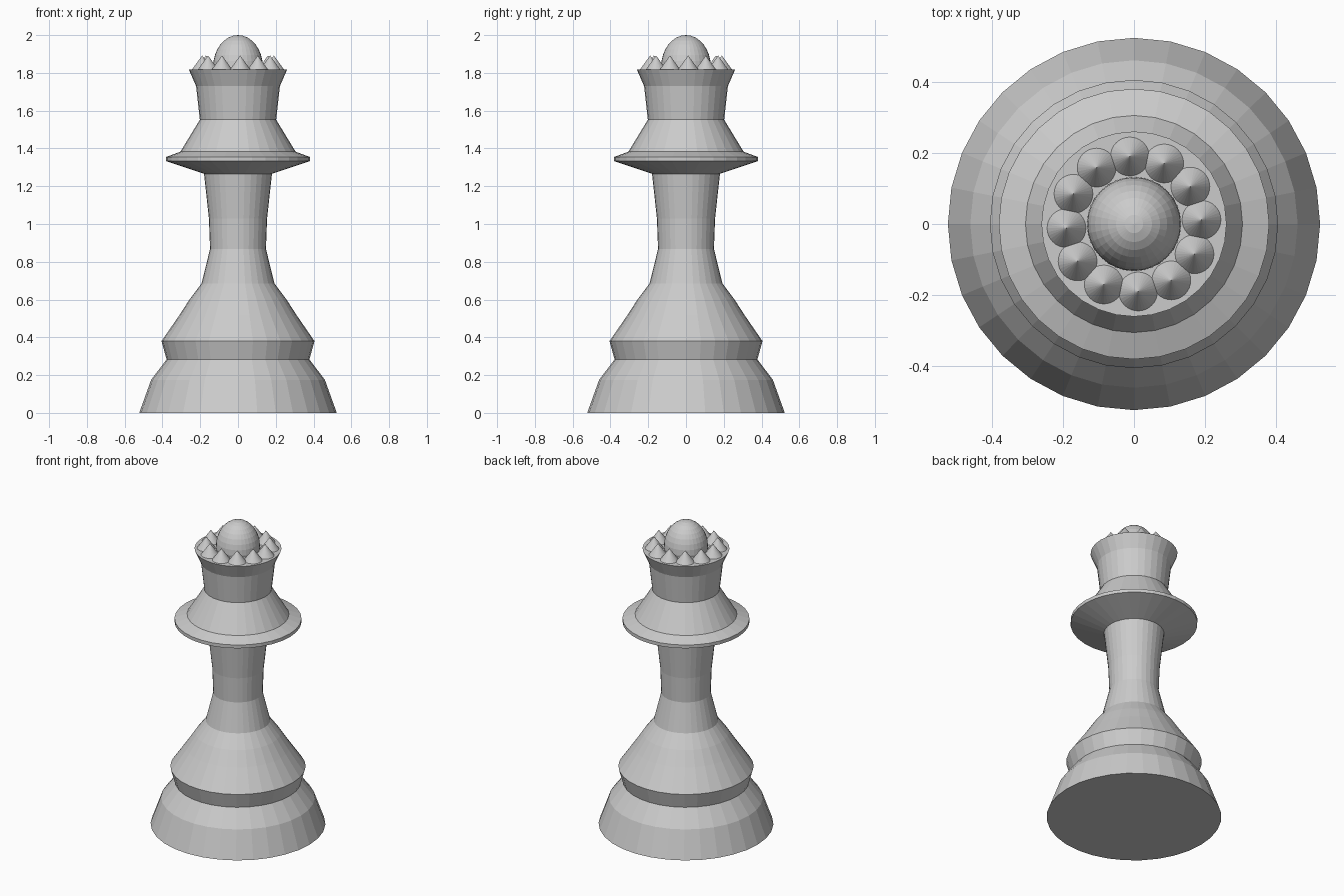
import bpy, bmesh
from math import pi, sin, cos, radians
from mathutils import Matrix, Vector

cube = bpy.data.objects.get("Cube")
if cube:
    bpy.data.objects.remove(cube, do_unlink=True)

SIDES = 32

stone = bpy.data.materials.new("light_grey")
stone.use_nodes = True
grey = (0.6, 0.6, 0.6, 1)
stone.diffuse_color = grey
stone.node_tree.nodes["Principled BSDF"].inputs["Base Color"].default_value = grey


def finish(name, bm):
    bmesh.ops.recalc_face_normals(bm, faces=bm.faces)
    mesh = bpy.data.meshes.new(name)
    bm.to_mesh(mesh)
    bm.free()
    mesh.materials.append(stone)
    obj = bpy.data.objects.new(name, mesh)
    bpy.context.collection.objects.link(obj)
    return obj


def lathe(name, profile):
    """Turn (radius, height) points into a closed, capped solid."""
    bm = bmesh.new()
    rings = [[bm.verts.new((r * cos(2 * pi * i / SIDES), r * sin(2 * pi * i / SIDES), z))
              for i in range(SIDES)] for r, z in profile]
    for low, high in zip(rings, rings[1:]):
        for i in range(SIDES):
            j = (i + 1) % SIDES
            bm.faces.new((low[i], low[j], high[j], high[i]))
    bm.faces.new(rings[0])
    bm.faces.new(rings[-1])
    return finish(name, bm)


# Turned body: foot, waist band, shaft, collar and flared crown
lathe("body", [
    (0.523, 0), (0.46, 0.175), (0.378, 0.283), (0.405, 0.38),
    (0.312, 0.515), (0.255, 0.603), (0.193, 0.685), (0.148, 0.868),
    (0.154, 1.03), (0.18, 1.266), (0.38, 1.333), (0.38, 1.355),
    (0.305, 1.383), (0.202, 1.552), (0.222, 1.73), (0.26, 1.817),
])

# Ring of pointed crown teeth
TOOTH_HEIGHT = 0.077
bm = bmesh.new()
for i in range(12):
    a = radians(93.5 + 30 * i)
    place = Matrix.Translation(Vector((0.19 * cos(a), 0.19 * sin(a), 1.815 + TOOTH_HEIGHT / 2)))
    bmesh.ops.create_cone(bm, cap_ends=True, segments=SIDES, radius1=0.056, radius2=0,
                          depth=TOOTH_HEIGHT, matrix=place)
finish("crown_teeth", bm)

# Egg-shaped dome on top
bm = bmesh.new()
bmesh.ops.create_uvsphere(bm, u_segments=SIDES, v_segments=16, radius=1,
                          matrix=Matrix.Translation((0, 0, 1.83)) @ Matrix.Diagonal((0.132, 0.132, 0.17, 1)))
finish("crown_dome", bm)
